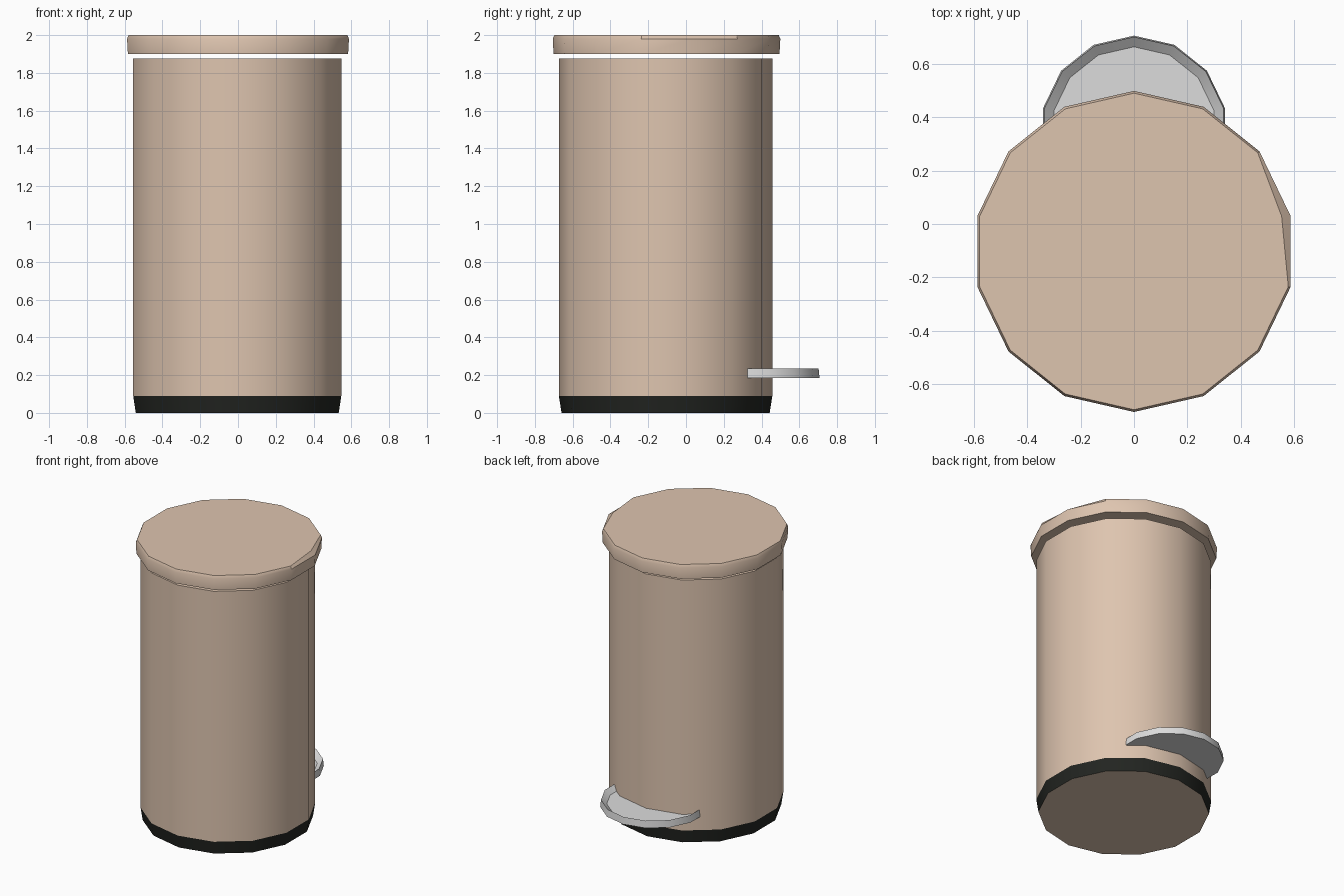
import bpy, bmesh, math

if "Cube" in bpy.data.objects:
    bpy.data.objects.remove(bpy.data.objects["Cube"])

SIDES = 14


def material(name, rgb):
    m = bpy.data.materials.new(name)
    m.diffuse_color = (*rgb, 1)
    m.use_nodes = True
    m.node_tree.nodes["Principled BSDF"].inputs["Base Color"].default_value = m.diffuse_color
    return m


beige = material("warm beige", (0.73, 0.555, 0.43))
black = material("soft black", (0.016, 0.018, 0.015))
grey = material("light grey", (0.72, 0.72, 0.72))


def lathe(profile, cx, cy):
    """Closed 14-sided turned shape from (radius, z) pairs, bottom to top."""
    bm = bmesh.new()
    rings = []
    for r, z in profile:
        ring = []
        for i in range(SIDES):
            a = math.pi / 2 + 2 * math.pi * i / SIDES
            ring.append(bm.verts.new((cx + r * math.cos(a), cy + r * math.sin(a), z)))
        rings.append(ring)
    for lo, hi in zip(rings, rings[1:]):
        for i in range(SIDES):
            j = (i + 1) % SIDES
            bm.faces.new((lo[i], lo[j], hi[j], hi[i]))
    bm.faces.new(rings[0][::-1])
    bm.faces.new(rings[-1])
    return bm, rings


def finish(bm, name, mats):
    bm.normal_update()
    me = bpy.data.meshes.new(name)
    bm.to_mesh(me)
    bm.free()
    for m in mats:
        me.materials.append(m)
    ob = bpy.data.objects.new(name, me)
    bpy.context.collection.objects.link(ob)
    bpy.ops.object.select_all(action='DESELECT')
    ob.select_set(True)
    bpy.context.view_layer.objects.active = ob
    bpy.ops.object.shade_smooth_by_angle(angle=math.radians(30))
    return ob


# Bin body, with a black band on the tapered foot
bm, _ = lathe([(0.551, 0), (0.565, 0.09), (0.565, 1.875)], -0.004, -0.108)
bm.normal_update()
for f in bm.faces:
    if f.calc_center_median().z < 0.09 and abs(f.normal.z) < 0.5:
        f.material_index = 1
for e in bm.edges:  # crisp colour boundary
    if all(abs(v.co.z - 0.09) < 1e-4 for v in e.verts):
        e.smooth = False
finish(bm, "bin_body", [beige, black])

# Lid, with one dented corner on the right of its top edge
bm, rings = lathe([(0.598, 1.90), (0.6025, 1.98), (0.594, 2.0)], 0, -0.103)
dent = max(rings[-1], key=lambda v: v.co.x + 0.1 * v.co.y)
dent.co.x -= 0.025
finish(bm, "lid", [beige])

# Foot pedal: half of a shallow dish, cut off inside the body
bm, _ = lathe([(0.35, 0.185), (0.345, 0.235), (0.308, 0.205)], 0, 0.357)
cut = bmesh.ops.bisect_plane(bm, geom=bm.verts[:] + bm.edges[:] + bm.faces[:],
                             plane_co=(0, 0.325, 0), plane_no=(0, -1, 0), clear_outer=True)
bmesh.ops.holes_fill(bm, edges=[e for e in bm.edges if e.is_boundary], sides=0)
bmesh.ops.recalc_face_normals(bm, faces=bm.faces[:])
finish(bm, "foot_pedal", [grey])
